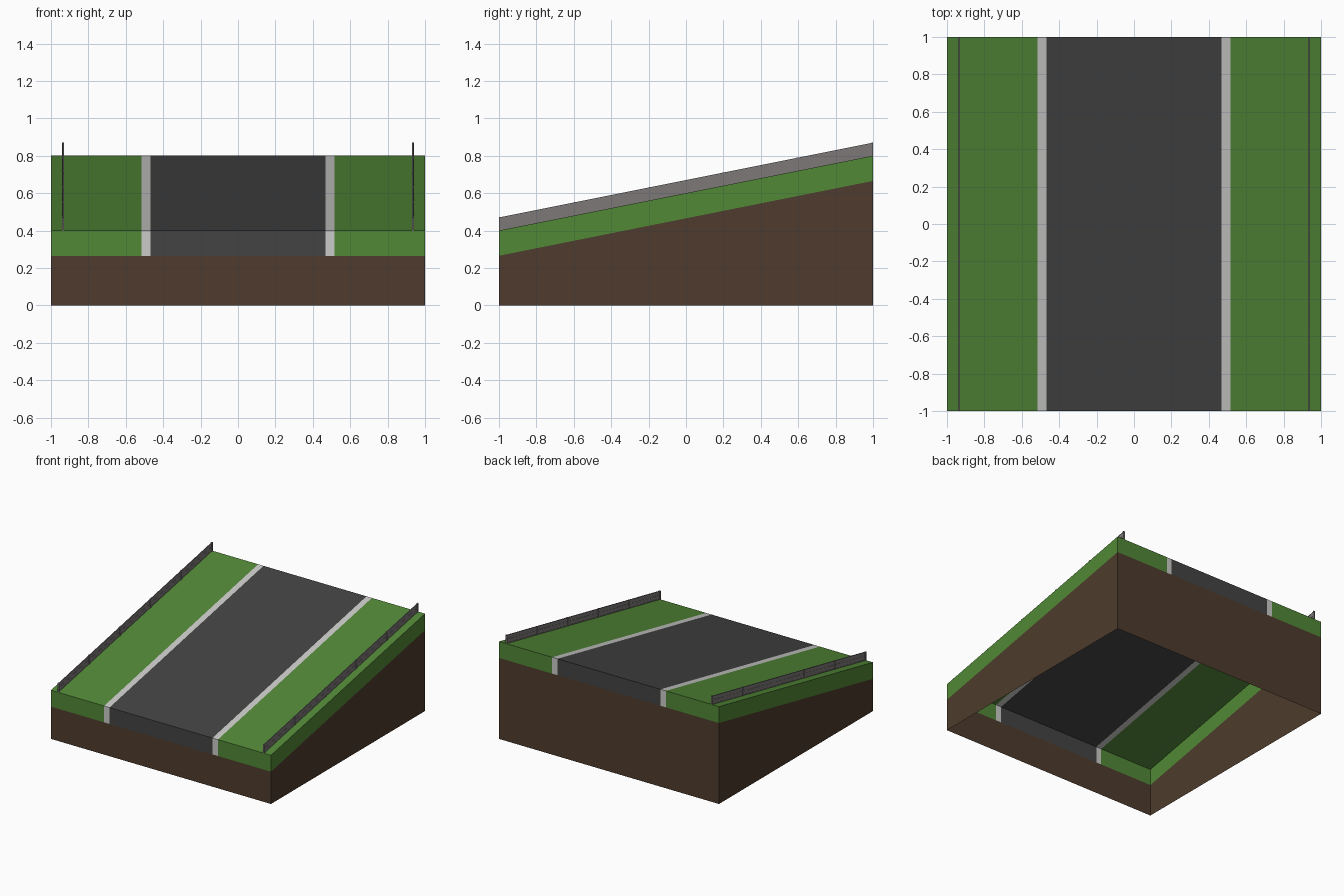
import bpy
import bmesh

if "Cube" in bpy.data.objects:
    bpy.data.objects.remove(bpy.data.objects["Cube"], do_unlink=True)

HALF = 1.0           # half of the square footprint
BAND = 0.135         # depth of the surface layer
FENCE_X = 0.935
FENCE_H = 0.07


def ground(y):
    """Height of the sloping surface."""
    return 0.6 + 0.2 * y


def srgb(*rgb):
    return [((c / 255 + 0.055) / 1.055) ** 2.4 for c in rgb] + [1.0]


def material(name, *rgb):
    mat = bpy.data.materials.new(name)
    mat.use_nodes = True
    mat.diffuse_color = srgb(*rgb)
    mat.node_tree.nodes["Principled BSDF"].inputs["Base Color"].default_value = srgb(*rgb)
    return mat


grass = material("grass green", 82, 136, 55)
asphalt = material("asphalt grey", 67, 67, 67)
kerb = material("kerb light grey", 203, 203, 201)
soil = material("soil brown", 78, 59, 45)
metal = material("fence grey", 126, 120, 121)


def finish(name, bm, mat):
    mesh = bpy.data.meshes.new(name)
    bm.to_mesh(mesh)
    bm.free()
    mesh.materials.append(mat)
    obj = bpy.data.objects.new(name, mesh)
    bpy.context.collection.objects.link(obj)
    return obj


def add_face(bm, *points):
    bm.faces.new([bm.verts.new(p) for p in points])


def strip(name, x0, x1, mat, outer_x=None):
    """Open strip of the surface layer: front edge, slope, back edge, optional side."""
    bm = bmesh.new()
    f, b = ground(-HALF), ground(HALF)
    path = [(-HALF, f - BAND), (-HALF, f), (HALF, b), (HALF, b - BAND)]
    for (ya, za), (yb, zb) in zip(path, path[1:]):
        add_face(bm, (x0, ya, za), (x1, ya, za), (x1, yb, zb), (x0, yb, zb))
    if outer_x is not None:
        side = [(outer_x, y, z) for y, z in path]
        add_face(bm, *(side if outer_x < 0 else side[::-1]))
    bmesh.ops.remove_doubles(bm, verts=bm.verts, dist=0.0001)
    return finish(name, bm, mat)


def sloped_bar(bm, x, width, y0, y1, low, high):
    """Box following the slope between two heights above the surface."""
    cube = bmesh.ops.create_cube(bm, size=1)["verts"]
    for v in cube:
        y = y1 if v.co.y > 0 else y0
        z = ground(y) + (high if v.co.z > 0 else low)
        v.co = (x + v.co.x * width, y, z)


# Soil base: four walls, open below
bm = bmesh.new()
corners = [(-HALF, -HALF), (HALF, -HALF), (HALF, HALF), (-HALF, HALF)]
for (xa, ya), (xb, yb) in zip(corners, corners[1:] + corners[:1]):
    add_face(bm, (xa, ya, 0), (xb, yb, 0),
             (xb, yb, ground(yb) - BAND), (xa, ya, ground(ya) - BAND))
bmesh.ops.remove_doubles(bm, verts=bm.verts, dist=0.0001)
finish("soil_base", bm, soil)

# Road surface
ROAD, KERB = 0.468, 0.517
strip("road", -ROAD, ROAD, asphalt)

# Kerbs, verges and fences on both sides
for side, label in ((-1, "right"), (1, "left")):
    strip(label + "_kerb", *sorted((side * ROAD, side * KERB)), kerb)
    strip(label + "_verge", *sorted((side * KERB, side * HALF)), grass, side * HALF)

    bm = bmesh.new()
    x = side * FENCE_X
    sloped_bar(bm, x, 0.004, -HALF, HALF, 0, FENCE_H)            # panel
    for low in (0.002, 0.033, FENCE_H - 0.005):                  # rails
        sloped_bar(bm, x, 0.007, -HALF, HALF, low, low + 0.005)
    for i in range(6):                                           # posts
        y = -0.994 + i * 0.3976
        sloped_bar(bm, x, 0.012, y - 0.006, y + 0.006, 0, FENCE_H + 0.001)
    finish(label + "_fence", bm, metal)
